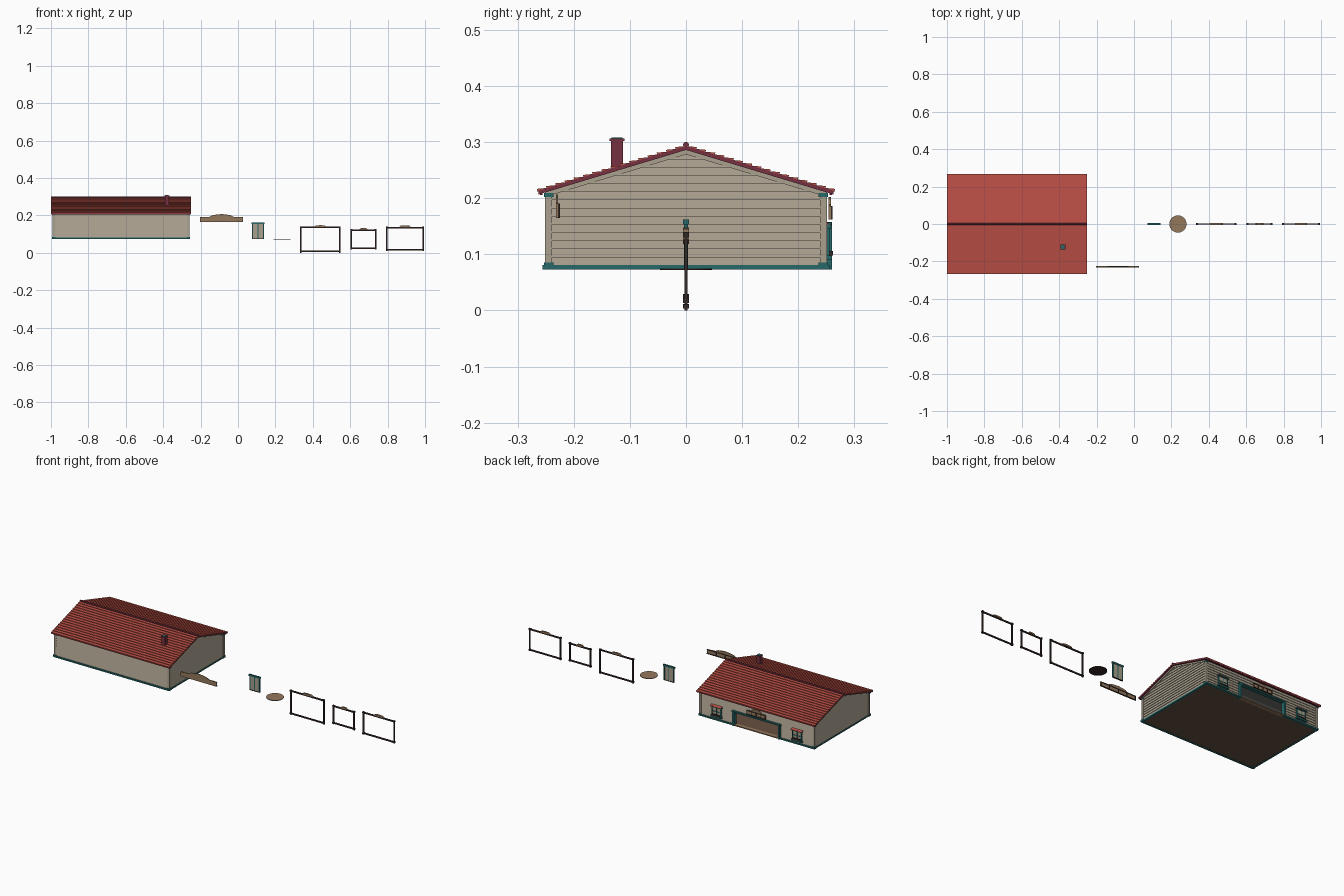
import bpy, bmesh, math
from mathutils import Vector

if "Cube" in bpy.data.objects:
    bpy.data.objects.remove(bpy.data.objects["Cube"])


def material(name, r, g, b):
    m = bpy.data.materials.new(name)
    m.use_nodes = True
    m.diffuse_color = (r, g, b, 1)
    m.node_tree.nodes["Principled BSDF"].inputs["Base Color"].default_value = (r, g, b, 1)
    return m


SIDING = material("weathered siding", .40, .35, .27)
ROOF = material("red roof", .50, .08, .06)
WINE = material("wine trim", .18, .03, .05)
TEAL = material("teal trim", .02, .14, .14)
WOOD = material("tan wood", .30, .19, .11)
DARK = material("dark wood", .035, .022, .018)
FLOOR = material("brown floor", .13, .08, .05)
GREY = material("grey ceiling", .22, .22, .20)


def finish(name, bm, mat):
    bmesh.ops.recalc_face_normals(bm, faces=bm.faces)
    mesh = bpy.data.meshes.new(name)
    bm.to_mesh(mesh)
    bm.free()
    mesh.materials.append(mat)
    ob = bpy.data.objects.new(name, mesh)
    bpy.context.collection.objects.link(ob)
    return ob


def hexa(bm, low, high):
    """Six-sided block between two quads."""
    a = [bm.verts.new(p) for p in low]
    b = [bm.verts.new(p) for p in high]
    bm.faces.new(a)
    bm.faces.new(b)
    for i in range(4):
        j = (i + 1) % 4
        bm.faces.new((a[i], a[j], b[j], b[i]))


def boxes(name, spans, mat):
    """Boxes given as x0, x1, y0, y1, z0, z1, joined in one part."""
    bm = bmesh.new()
    for x0, x1, y0, y1, z0, z1 in spans:
        quad = [(x0, y0), (x1, y0), (x1, y1), (x0, y1)]
        hexa(bm, [(x, y, z0) for x, y in quad], [(x, y, z1) for x, y in quad])
    return finish(name, bm, mat)


def prism(name, pts, start, end, mat, axis="x"):
    """Outline extruded along x (points are y, z) or y (points are x, z)."""
    bm = bmesh.new()
    put = (lambda t, p: (t, p[0], p[1])) if axis == "x" else (lambda t, p: (p[0], t, p[1]))
    a = [bm.verts.new(put(start, p)) for p in pts]
    b = [bm.verts.new(put(end, p)) for p in pts]
    bm.faces.new(a)
    bm.faces.new(b)
    for i in range(len(pts)):
        j = (i + 1) % len(pts)
        bm.faces.new((a[i], a[j], b[j], b[i]))
    return finish(name, bm, mat)


def board(bm, place, low, high, v0, v1, thick, thin, inner=0):
    """Lapped board, thick at its lower edge."""
    def quad(ends, v, t):
        return [place(ends[0], inner, v), place(ends[1], inner, v),
                place(ends[1], t, v), place(ends[0], t, v)]
    hexa(bm, quad(low, v0, thick), quad(high, v1, thin))


# House dimensions
X0, X1, HY = -.985, -.265, .245
MID = (X0 + X1) / 2
BASE, EAVE, PEAK = .08, .211, .286
SLOPE = .302
ROWS, ROW = 9, (EAVE - BASE) / 9
DOOR = (MID - .145, MID + .145)


# Long walls, with the doorway left open at the back
for name, side in (("front_siding", -1), ("back_siding", 1)):
    bm = bmesh.new()
    for i in range(ROWS):
        z = BASE + i * ROW
        spans = [(X0, X1)]
        if side > 0 and z < .15:
            spans = [(X0, DOOR[0]), (DOOR[1], X1)]
        for s in spans:
            board(bm, lambda u, o, v: (u, side * (HY + o), v), s, s, z, z + ROW, .004, .001, -.006)
    finish(name, bm, SIDING)


# Gable walls
def half_width(z):
    return min(HY, max(.0005, (PEAK - z) / SLOPE))


for name, edge, side in (("left_gable_siding", X1, 1), ("right_gable_siding", X0, -1)):
    bm = bmesh.new()
    z = BASE
    while z < PEAK - .002:
        top = min(z + ROW, PEAK)
        a, b = half_width(z), half_width(top)
        board(bm, lambda u, o, v: (edge + side * o, u, v), (-a, a), (-b, b), z, top, .004, .001, -.006)
        z = top
    finish(name, bm, SIDING)

# Floor, sill and corner posts
boxes("house_floor", [(X0, X1, -HY, HY, .074, .078)], FLOOR)
E = .256
boxes("base_trim", [(X0 - .006, X1 + .006, -E, -E + .012, .073, .081),
                    (X0 - .006, DOOR[0], E - .012, E, .073, .081),
                    (DOOR[1], X1 + .006, E - .012, E, .073, .081),
                    (X0 - .006, X0 + .004, -E, E, .073, .081),
                    (X1 - .004, X1 + .006, -E, E, .073, .081)], TEAL)


def block(x, y, r, z0, z1):
    return (x - r, x + r, y - r, y + r, z0, z1)


corners = [(x, y) for x in (X0, X1) for y in (-HY, HY)]
boxes("corner_posts", [block(x, y, .006, .08, .208) for x, y in corners], SIDING)
boxes("corner_post_caps", [block(x, y, .0085, z, z + h) for x, y in corners
                           for z, h in ((.073, .012), (.202, .007))], TEAL)

# Roof slabs, lapped courses, ceiling and gable boards
RX0, RX1, RY = -1.0, -.25, .263
COS = math.cos(math.atan(SLOPE))
SIN = COS * SLOPE
LENGTH, COURSES = RY / COS, 16
for side, label in ((-1, "front"), (1, "back")):
    def band(low, high, reach):
        drop = reach * SLOPE
        return [(0, PEAK + low), (0, PEAK + high), (side * reach, PEAK + high - drop),
                (side * reach, PEAK + low - drop)]
    prism(label + "_roof_slab", band(0, .007, RY), RX0, RX1, WINE)
    prism(label + "_ceiling", band(-.002, -.0005, HY - .008), X0 + .007, X1 - .007, GREY)
    for x, n in ((X0 - .006, "right"), (X1 + .002, "left")):
        prism(f"{n}_{label}_gable_board", band(-.008, 0, HY + .006), x, x + .004, SIDING)
    bm = bmesh.new()
    for i in range(COURSES):
        s = LENGTH * i / COURSES
        board(bm, lambda u, o, v: (u, side * (-COS * v + SIN * o), PEAK + SIN * v + COS * o),
              (RX0, RX1), (RX0, RX1), -s - LENGTH / COURSES, -s, .0105, .007, .005)
    finish(label + "_roof_courses", bm, ROOF)
    boxes(label + "_fascia", [(RX0 + .004, RX1 - .004, side * .258 - .002, side * .258 + .002,
                               .206, .212)], WINE)
ridge = [(.0055 * math.cos(k * math.pi / 4), .295 + .0055 * math.sin(k * math.pi / 4)) for k in range(8)]
prism("ridge_cap", ridge, RX0, RX1, WINE)

# Chimney
CX, CY = -.38, -.123
boxes("chimney", [block(CX, CY, .011, .245, .302), block(CX, CY, .0135, .302, .306)], WINE)
boxes("chimney_flue", [block(CX, CY, .0095, .306, .308)], TEAL)

# Back doorway
boxes("doorway_frame", [(DOOR[0] - .006, DOOR[0] + .006, .236, .26, .073, .158),
                        (DOOR[1] - .006, DOOR[1] + .006, .236, .26, .073, .158),
                        (DOOR[0] - .01, DOOR[1] + .01, .238, .259, .150, .157)], TEAL)
boxes("doorway_threshold", [(DOOR[0], DOOR[1], .236, .256, .073, .079)], WOOD)

# Back windows
for wx, n in ((MID + .255, "left"), (MID - .255, "right")):
    boxes(n + "_window_pane", [(wx - .026, wx + .026, .247, .252, .1, .146)], SIDING)
    boxes(n + "_window_frame", [(wx - .03, wx - .025, .247, .256, .096, .15),
                                (wx + .025, wx + .03, .247, .256, .096, .15),
                                (wx - .0015, wx + .0015, .247, .255, .096, .15),
                                (wx - .03, wx + .03, .247, .255, .12, .123),
                                (wx - .034, wx + .034, .247, .258, .146, .153),
                                (wx - .034, wx + .034, .247, .26, .09, .098)], TEAL)
    prism(n + "_window_awning", [(.247, .158), (.262, .151), (.247, .151)], wx - .034, wx + .034, ROOF)
    boxes(n + "_window_box", [(wx - .026, wx + .026, .25, .262, .098, .106)], DARK)


# Crested signs: one over the doorway, one standing apart
def sign(name, cx, z, half, height, y):
    side = [(1, 0), (1, .6), (.55, .66), (.42, .86), (.2, .95), (0, 1)]
    pts = [(cx + half * u, z + height * v) for u, v in side]
    pts += [(cx - half * u, z + height * v) for u, v in reversed(side[:-1])]
    prism(name, pts, y - .002, y + .002, WOOD, "y")
    t = height * .08
    rails = [(cx - half, cx + half, y + .002, y + .005, z + height * v, z + height * v + t)
             for v in (0, .52)]
    rails += [(cx + half * u - t / 2, cx + half * u + t / 2, y + .002, y + .005, z, z + height * .56)
              for u in (-.97, -.5, 0, .5, .97)]
    boxes(name + "_rails", rails, DARK)


sign("doorway_sign", MID, .162, .06, .04, .256)
sign("loose_sign", -.088, .165, .115, .042, -.23)

# Loose door
boxes("loose_door_panel", [(.078, .136, -.002, .002, .076, .156)], SIDING)
boxes("loose_door_frame", [(.075, .081, -.004, .004, .074, .155),
                           (.133, .139, -.004, .004, .074, .155),
                           (.105, .109, -.003, .003, .076, .155),
                           (.071, .143, -.005, .005, .153, .162)], TEAL)
boxes("loose_door_sill", [(.075, .139, -.004, .004, .073, .076)], DARK)

# Round mat: light top, dark underside
for name, z0, z1, mat in (("round_mat", .0735, .075, WOOD), ("round_mat_underside", .072, .0735, DARK)):
    bm = bmesh.new()
    bmesh.ops.create_cone(bm, cap_ends=True, segments=32, radius1=.046, radius2=.046, depth=z1 - z0)
    bmesh.ops.translate(bm, verts=bm.verts, vec=Vector((.235, 0, (z0 + z1) / 2)))
    finish(name, bm, mat)

# Three open frames with crested tops
for n, (x0, x1, z0, z1) in enumerate(((.332, .548, .004, .14), (.602, .74, .018, .125),
                                      (.792, .994, .01, .139)), 1):
    z0 = 0 if n == 1 else z0
    t, d = .008, .003
    boxes(f"open_frame_{n}", [(x0, x0 + t, -d, d, z0, z1), (x1 - t, x1, -d, d, z0, z1),
                              (x0, x1, -d, d, z0 + .003, z0 + .003 + t),
                              (x0, x1, -d, d, z1 - t, z1)]
          + [block(x, z * 0, .0055, z - .004, z + .004)
             for x in (x0 + .0045, x1 - .0045) for z in (z0 + .007, z1 - .003)], DARK)
    c, h = (x0 + x1) / 2, (x1 - x0) * .16
    crest = [(c - h, z1 - .001), (c + h, z1 - .001), (c + h * .7, z1 + .006),
             (c, z1 + .008), (c - h * .7, z1 + .006)]
    prism(f"open_frame_crest_{n}", crest, -.005, .005, WOOD, "y")
